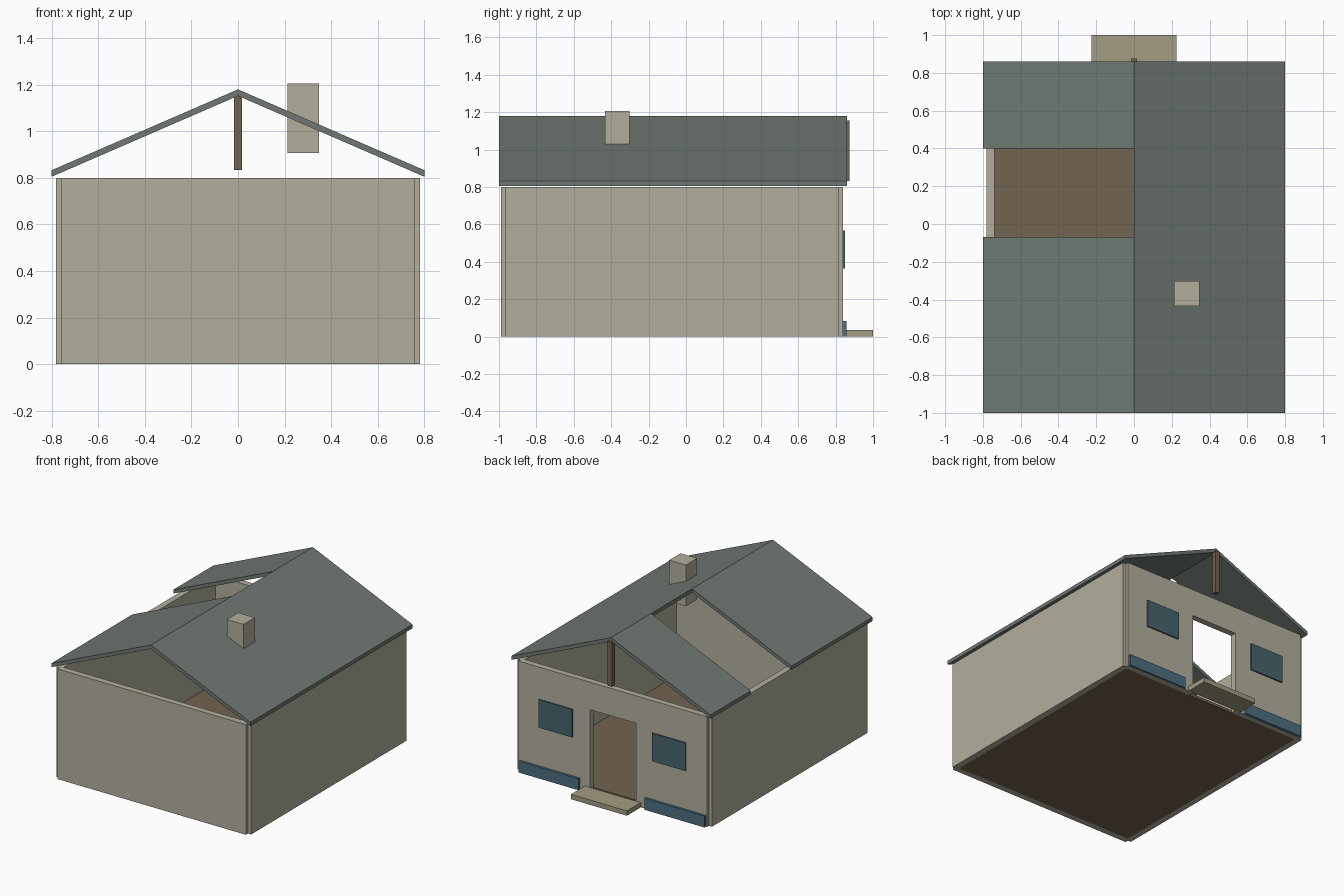
import bpy, bmesh
from mathutils import Vector

if "Cube" in bpy.data.objects:
    bpy.data.objects.remove(bpy.data.objects["Cube"])


def material(name, rgb):
    m = bpy.data.materials.new(name)
    m.diffuse_color = (*rgb, 1)
    m.use_nodes = True
    m.node_tree.nodes["Principled BSDF"].inputs["Base Color"].default_value = m.diffuse_color
    return m


WALL = material("plaster", (0.45, 0.43, 0.34))
ROOF = material("roof_green", (0.16, 0.19, 0.17))
WOOD = material("wood", (0.17, 0.125, 0.08))
GLASS = material("window_blue", (0.06, 0.13, 0.15))
TRIM = material("trim_blue", (0.07, 0.16, 0.22))
STONE = material("step_stone", (0.36, 0.34, 0.22))


def prism(name, profile, y0, y1, mat):
    """Extrude an (x, z) outline along y."""
    bm = bmesh.new()
    face = bm.faces.new([bm.verts.new((x, y0, z)) for x, z in profile])
    ext = bmesh.ops.extrude_face_region(bm, geom=[face])
    verts = [g for g in ext["geom"] if isinstance(g, bmesh.types.BMVert)]
    bmesh.ops.translate(bm, verts=verts, vec=Vector((0, y1 - y0, 0)))
    bmesh.ops.recalc_face_normals(bm, faces=bm.faces)
    me = bpy.data.meshes.new(name)
    bm.to_mesh(me)
    bm.free()
    me.materials.append(mat)
    ob = bpy.data.objects.new(name, me)
    bpy.context.collection.objects.link(ob)
    return ob


def box(name, x0, x1, y0, y1, z0, z1, mat):
    return prism(name, [(x0, z0), (x1, z0), (x1, z1), (x0, z1)], y0, y1, mat)


# Floor and front wall
box("floor", -0.74, 0.74, -0.95, 0.80, 0.0, 0.02, WOOD)
box("front_wall", -0.757, 0.757, -0.99, -0.945, 0, 0.80, WALL)

# Back wall with doorway
prism("back_wall", [(-0.757, 0), (-0.185, 0), (-0.185, 0.6), (0.185, 0.6),
                    (0.185, 0), (0.757, 0), (0.757, 0.8), (-0.757, 0.8)],
      0.795, 0.84, WALL)

# Mirrored side walls, windows and base trims
for s, side in ((-1, "left"), (1, "right")):
    box(side + "_wall", s * 0.738, s * 0.782, -0.965, 0.818, 0, 0.80, WALL)
    box(side + "_window", s * 0.32, s * 0.59, 0.835, 0.85, 0.365, 0.568, GLASS)
    box(side + "_base_trim", s * 0.265, s * 0.748, 0.835, 0.857, 0, 0.083, TRIM)

# Roof slopes: the left one is open in the middle
for name, s, y0, y1 in (("roof_right", 1, -1.0, 0.86),
                        ("roof_left_front", -1, -1.0, -0.07),
                        ("roof_left_back", -1, 0.40, 0.86)):
    prism(name, [(0, 1.18), (s * 0.8, 0.833), (s * 0.8, 0.805), (0, 1.152)],
          y0, y1, ROOF)

# Chimney, gable post, door step
box("chimney", 0.213, 0.347, -0.433, -0.303, 0.907, 1.206, WALL)
box("gable_post", -0.017, 0.017, 0.84, 0.875, 0.833, 1.155, WOOD)
box("door_step", -0.225, 0.225, 0.84, 1.0, 0, 0.035, STONE)
